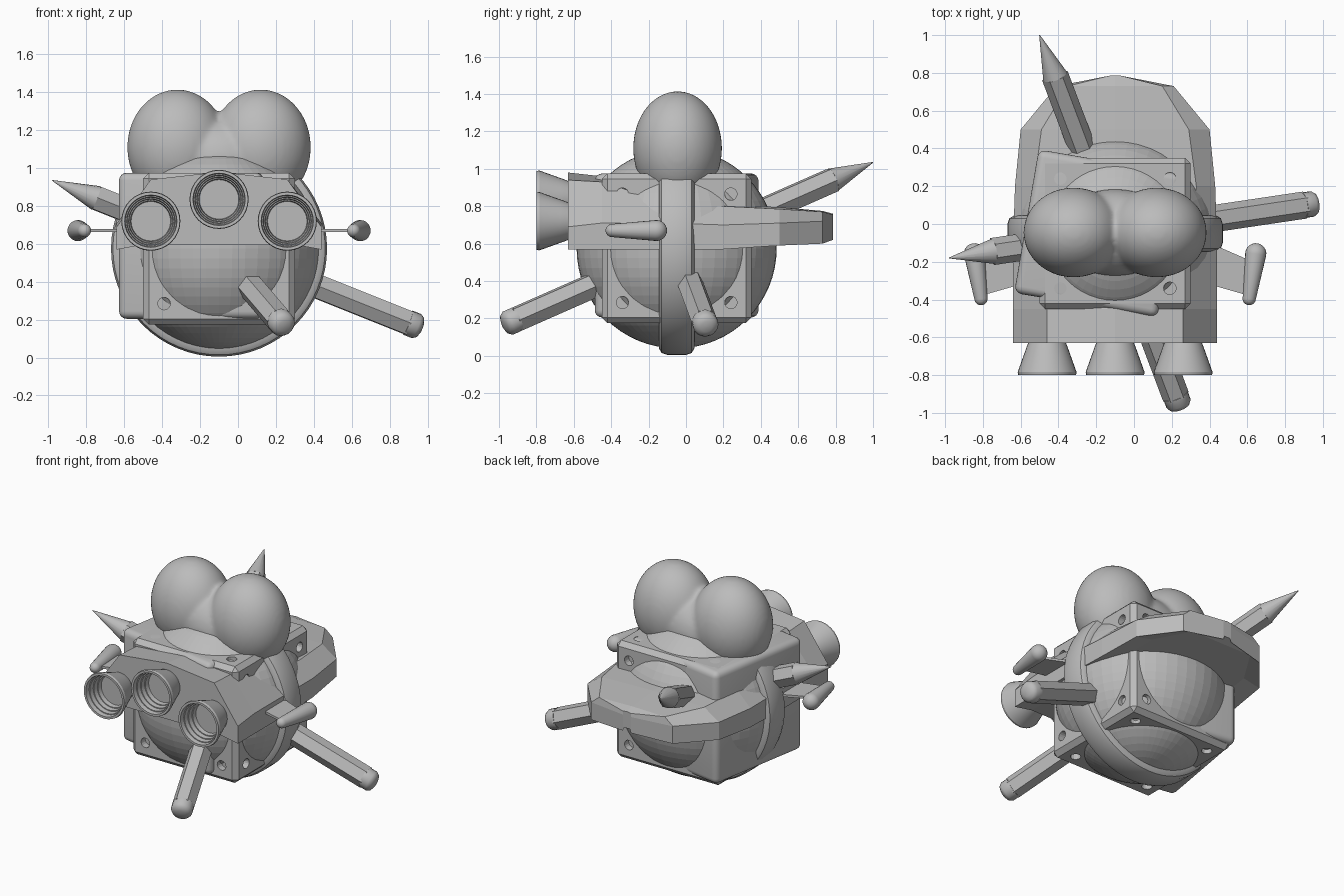
import bpy, bmesh, math
from mathutils import Vector, Matrix

cube = bpy.data.objects.get("Cube")
if cube:
    bpy.data.objects.remove(cube, do_unlink=True)

CENTRE = Vector((-0.1, -0.05, 0.575))

grey = bpy.data.materials.new("plain_grey")
grey.use_nodes = True
grey.diffuse_color = (0.5, 0.5, 0.5, 1)
grey.node_tree.nodes["Principled BSDF"].inputs["Base Color"].default_value = (0.5, 0.5, 0.5, 1)


def finish(name, bm, smooth=None):
    """Turn a bmesh into a coloured object."""
    bmesh.ops.recalc_face_normals(bm, faces=bm.faces)
    mesh = bpy.data.meshes.new(name)
    bm.to_mesh(mesh)
    bm.free()
    obj = bpy.data.objects.new(name, mesh)
    bpy.context.collection.objects.link(obj)
    mesh.materials.append(grey)
    if smooth:
        bpy.ops.object.select_all(action='DESELECT')
        obj.select_set(True)
        bpy.context.view_layer.objects.active = obj
        bpy.ops.object.shade_smooth_by_angle(angle=math.radians(smooth))
    return obj


def loft(bm, rings, cap=True, loop=False):
    """Join rings of points with quads."""
    rows = [[bm.verts.new(p) for p in ring] for ring in rings]
    pairs = list(zip(rows, rows[1:]))
    if loop:
        pairs.append((rows[-1], rows[0]))
    for a, b in pairs:
        for i in range(len(a)):
            j = (i + 1) % len(a)
            bm.faces.new((a[i], a[j], b[j], b[i]))
    if cap:
        bm.faces.new(rows[0])
        bm.faces.new(rows[-1])


def lathe(name, start, end, profile, sides, smooth=None):
    """Spin (distance, radius) pairs around the line from start to end."""
    start, end = Vector(start), Vector(end)
    turn = (end - start).to_track_quat('Z', 'Y')
    bm = bmesh.new()
    loft(bm, [[start + turn @ Vector((r * math.cos(a), r * math.sin(a), d))
               for a in (math.tau * i / sides for i in range(sides))]
              for d, r in profile])
    return finish(name, bm, smooth)


def block(name, centre, size, bevel, segments, angle=0):
    bm = bmesh.new()
    place = Matrix.Translation(centre) @ Matrix.Rotation(math.radians(angle), 4, 'Z')
    bmesh.ops.create_cube(bm, size=size, matrix=place)
    bmesh.ops.bevel(bm, geom=bm.edges[:], offset=bevel, segments=segments,
                    affect='EDGES', profile=0.5)
    return finish(name, bm, 35)


# Faceted ball in the middle
bm = bmesh.new()
bmesh.ops.create_uvsphere(bm, u_segments=48, v_segments=32, radius=0.535,
                          matrix=Matrix.Translation(CENTRE))
finish("ball_core", bm)

# Hoop round the ball
bm = bmesh.new()
section = [(0.5, -0.095), (0.535, -0.095), (0.56, -0.08), (0.57, -0.05),
           (0.57, 0.05), (0.56, 0.08), (0.535, 0.095), (0.5, 0.095)]
loft(bm, [[CENTRE + Vector((r * math.cos(a), y, r * math.sin(a))) for r, y in section]
          for a in (math.tau * i / 64 for i in range(64))], cap=False, loop=True)
finish("hoop", bm, 40)

# Chamfered cage with a bolt hole in each corner of each face
cage = block("cage", CENTRE, 0.8, 0.03, 1)
bm = bmesh.new()
for axis in "XYZ":
    for quarter in range(4):
        for side in (-1, 1):
            spin = Matrix.Rotation(math.radians(90 * quarter), 4, 'Z')
            if axis == 'Z':
                tilt = Matrix()
            else:
                tilt = Matrix.Rotation(math.radians(90), 4, axis)
            hole = Matrix.Translation((0.29, 0.29, 0.4 * side))
            bmesh.ops.create_cone(bm, cap_ends=True, segments=16, radius1=0.033, radius2=0.033,
                                  depth=0.09,
                                  matrix=Matrix.Translation(CENTRE) @ tilt @ spin @ hole)
cutter = finish("hole_cutter", bm)
cutter.hide_render = True
cutter.hide_set(True)
cut = cage.modifiers.new("holes", 'BOOLEAN')
cut.operation = 'DIFFERENCE'
cut.object = cutter
cut.solver = 'EXACT'

# Rounded box turned a little inside the cage
block("rounded_box", (-0.19, -0.05, 0.59), 0.77, 0.04, 4, -9.7)

# Hood: y, half width, bottom, shoulder, top half width, top, crown
bm = bmesh.new()
stations = [(-0.63, 0.54, 0.57, 0.69, 0.36, 0.94, 0.98),
            (-0.45, 0.54, 0.57, 0.71, 0.36, 0.93, 0.96),
            (-0.1, 0.54, 0.57, 0.71, 0.42, 0.82, 0.83),
            (0.2, 0.53, 0.57, 0.70, 0.43, 0.80, 0.81),
            (0.5, 0.50, 0.59, 0.71, 0.39, 0.785, 0.795),
            (0.73, 0.31, 0.60, 0.72, 0.25, 0.77, 0.775),
            (0.785, 0.03, 0.62, 0.73, 0.03, 0.755, 0.76)]
loft(bm, [[(CENTRE.x + x, y, z) for x, z in
           ((-w, lo), (-w, mid), (-tw, top), (0, crown), (tw, top), (w, mid), (w, lo),
            (w * 0.75, lo + 0.025), (-w * 0.75, lo + 0.025))]
          for y, w, lo, mid, tw, top, crown in stations])
finish("hood", bm)

# Three stepped bell nozzles with hollow mouths
bell = [(0, 0.1)]
for step in range(5):
    d, r = 0.02 + 0.028 * step, 0.108 + 0.01 * step
    bell += [(d, r), (d + 0.022, r + 0.008)]
bell += [(0.17, 0.153), (0.17, 0.138)]
for step in range(4):
    d, r = 0.14 - 0.03 * step, 0.128 - 0.01 * step
    bell += [(d, r + 0.006), (d, r)]
for n, (x, z) in enumerate(((-0.36, 0.72), (0, 0.835), (0.36, 0.72))):
    lathe(f"nozzle_{n + 1}", (CENTRE.x + x, -0.63, z), (CENTRE.x + x, -0.8, z), bell, 32, 25)

# Two six-sided pencils pushed right through the ball
for n, (tip, butt) in enumerate((((-0.98, -0.18, 0.935), (0.97, 0.11, 0.155)),
                                 ((-0.5, 1.0, 1.035), (0.245, -0.975, 0.165)))):
    length = (Vector(butt) - Vector(tip)).length
    lathe(f"pencil_body_{n + 1}", tip, butt, [(0.25, 0.072), (length - 0.07, 0.072)], 6)
    lathe(f"pencil_point_{n + 1}", tip, butt, [(0, 0.002), (0.25, 0.066)], 16, 35)
    lathe(f"pencil_eraser_{n + 1}", tip, butt,
          [(length - 0.08, 0.068), (length - 0.03, 0.068), (length - 0.01, 0.055),
           (length, 0.03), (length + 0.002, 0.004)], 20, 50)

# Side pods on thin fins
for side, label in ((1, "left"), (-1, "right")):
    def at(x, y, z=0.67):
        return Vector((CENTRE.x + side * x, y, z))
    length, r1, r2 = 0.24, 0.035, 0.056
    pod = [(-r1 * math.cos(t), max(r1 * math.sin(t), 0.001))
           for t in (math.pi / 2 * i / 6 for i in range(7))]
    pod += [(length + r2 * math.sin(t), max(r2 * math.cos(t), 0.001))
            for t in (math.pi / 2 * i / 6 for i in range(7))]
    lathe(f"{label}_pod", at(0.71, -0.395), at(0.745, -0.155), pod, 20, 40)
    bm = bmesh.new()
    outline = ((0.5, -0.1), (0.73, -0.2), (0.71, -0.38), (0.5, -0.32))
    loft(bm, [[at(x, y, z) for x, y in outline] for z in (0.662, 0.678)])
    finish(f"{label}_fin", bm)

# Soft twin-lobed dome, blended into one skin
bm = bmesh.new()
for x, z, size in ((-0.22, 1.11, (0.265, 0.238, 0.305)), (0.22, 1.11, (0.265, 0.238, 0.305)),
                   (0, 1.04, (0.32, 0.23, 0.23))):
    bmesh.ops.create_uvsphere(bm, u_segments=40, v_segments=24, radius=1,
                              matrix=Matrix.Translation((CENTRE.x + x, -0.045, z))
                              @ Matrix.Diagonal((*size, 1)))
dome = finish("twin_dome", bm)
skin = dome.modifiers.new("skin", 'REMESH')
skin.mode = 'VOXEL'
skin.voxel_size = 0.015
skin.use_smooth_shade = True
soft = dome.modifiers.new("soften", 'SMOOTH')
soft.factor = 0.5
soft.iterations = 8
